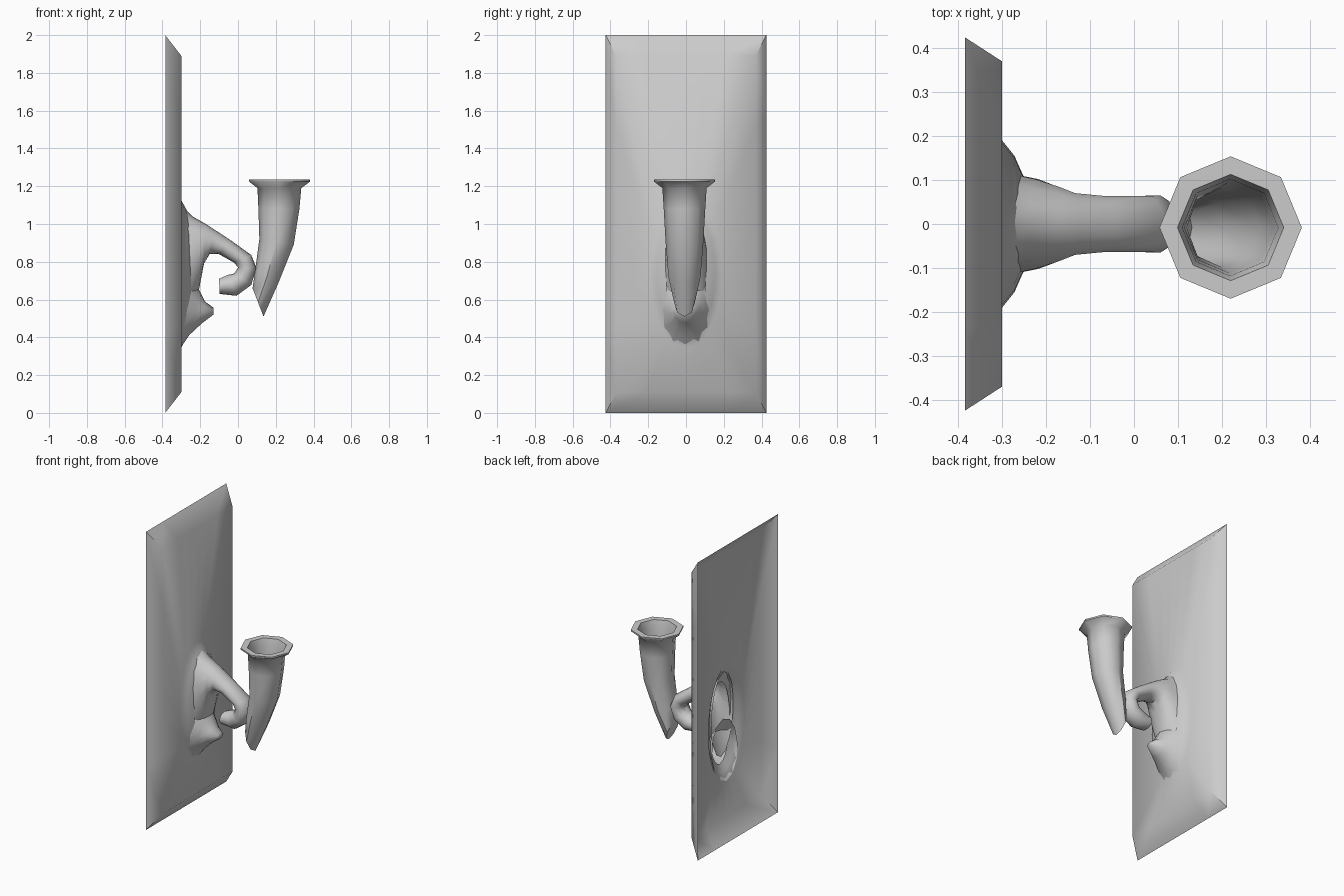
import bpy, bmesh, math
from mathutils import Vector

if "Cube" in bpy.data.objects:
    bpy.data.objects.remove(bpy.data.objects["Cube"])


def make(name, rings, cap_start=False, cap_end=False, angle=60, face_x=False):
    """Skin a list of equal-length point rings into one smooth object."""
    bm = bmesh.new()
    loops = [[bm.verts.new(p) for p in ring] for ring in rings]
    n = len(loops[0])
    for a, b in zip(loops, loops[1:]):
        for i in range(n):
            j = (i + 1) % n
            bm.faces.new((a[i], a[j], b[j], b[i]))
    if cap_start:
        bm.faces.new(loops[0][::-1])
    if cap_end:
        bm.faces.new(loops[-1])
    bmesh.ops.recalc_face_normals(bm, faces=bm.faces)
    bm.normal_update()
    if face_x and sum(f.normal.x * f.calc_area() for f in bm.faces) < 0:
        bmesh.ops.reverse_faces(bm, faces=bm.faces)
    me = bpy.data.meshes.new(name)
    bm.to_mesh(me)
    bm.free()
    ob = bpy.data.objects.new(name, me)
    bpy.context.collection.objects.link(ob)
    bpy.ops.object.select_all(action='DESELECT')
    ob.select_set(True)
    bpy.context.view_layer.objects.active = ob
    bpy.ops.object.shade_smooth_by_angle(angle=math.radians(angle))
    return ob


def section(x1, z1, x2, z2, w, n, y=0.0):
    """Oval section spanning two side-view points, with half width w in y."""
    mid = Vector(((x1 + x2) / 2, y, (z1 + z2) / 2))
    half = Vector(((x1 - x2) / 2, 0, (z1 - z2) / 2))
    return [mid + half * math.cos(t) + Vector((0, w * math.sin(t), 0))
            for t in (2 * math.pi * i / n for i in range(n))]


def plate_ring(x, hy, z0, z1, square):
    """Rectangle or oval in the plate plane with matching point counts."""
    pts = []
    for i in range(24):
        t = 2 * math.pi * i / 24
        c, s = math.cos(t), math.sin(t)
        m = max(abs(c), abs(s)) if square else 1
        pts.append((x, hy * c / m, (z0 + z1) / 2 + (z1 - z0) / 2 * s / m))
    return pts


# wall plate: open-backed bevelled panel flowing into a hollow raised mount
make("wall_plate", [
    plate_ring(-0.385, 0.425, 0.0, 2.0, True),
    plate_ring(-0.30, 0.37, 0.11, 1.89, True),
    plate_ring(-0.30, 0.19, 0.345, 1.125, False),
    plate_ring(-0.272, 0.155, 0.40, 1.075, False),
    plate_ring(-0.25, 0.105, 0.45, 1.0, False),
], face_x=True)

# curled arm, hooking down and back under itself
arm = [
    (-0.28, 1.08, -0.26, 0.50, 0.115),
    (-0.24, 1.04, -0.205, 0.66, 0.105),
    (-0.17, 1.00, -0.18, 0.79, 0.088),
    (-0.124, 0.97, -0.15, 0.842, 0.072),
    (-0.04, 0.915, -0.10, 0.84, 0.065),
    (0.07, 0.836, -0.02, 0.795, 0.065),
    (0.098, 0.767, 0.0, 0.77, 0.067),
    (0.07, 0.677, -0.02, 0.738, 0.065),
    (-0.008, 0.62, -0.055, 0.73, 0.062),
    (-0.098, 0.63, -0.10, 0.71, 0.055),
]
make("curled_arm", [section(*a, 14) for a in arm], cap_end=True)

# pointed lip below the arm
lip = [
    (-0.275, 0.76, -0.30, 0.35, 0.135),
    (-0.205, 0.65, -0.257, 0.413, 0.095),
    (-0.175, 0.59, -0.19, 0.475, 0.062),
    (-0.13, 0.557, -0.13, 0.52, 0.03),
]
make("lower_lip", [section(*a, 12) for a in lip], cap_end=True)

# horn-shaped octagonal cup: outside from the tip up, rim, then inside down
outer = [
    (0.135, 0.51, 0.077, 0.66, 0.055),
    (0.215, 0.69, 0.09, 0.75, 0.085),
    (0.295, 0.89, 0.113, 0.92, 0.10),
    (0.325, 1.08, 0.108, 1.08, 0.11),
    (0.335, 1.19, 0.103, 1.19, 0.117),
    (0.382, 1.225, 0.058, 1.225, 0.162),
    (0.382, 1.235, 0.058, 1.235, 0.162),
]
inner = [
    (0.341, 1.235, 0.099, 1.235, 0.121),
    (0.328, 1.19, 0.11, 1.19, 0.11),
    (0.318, 1.08, 0.115, 1.08, 0.103),
    (0.287, 0.89, 0.12, 0.92, 0.092),
    (0.205, 0.70, 0.098, 0.75, 0.077),
    (0.132, 0.54, 0.085, 0.66, 0.048),
]
make("horn_cup", [section(*a, 8, -0.008) for a in outer + inner],
     cap_start=True, cap_end=True, angle=50)
